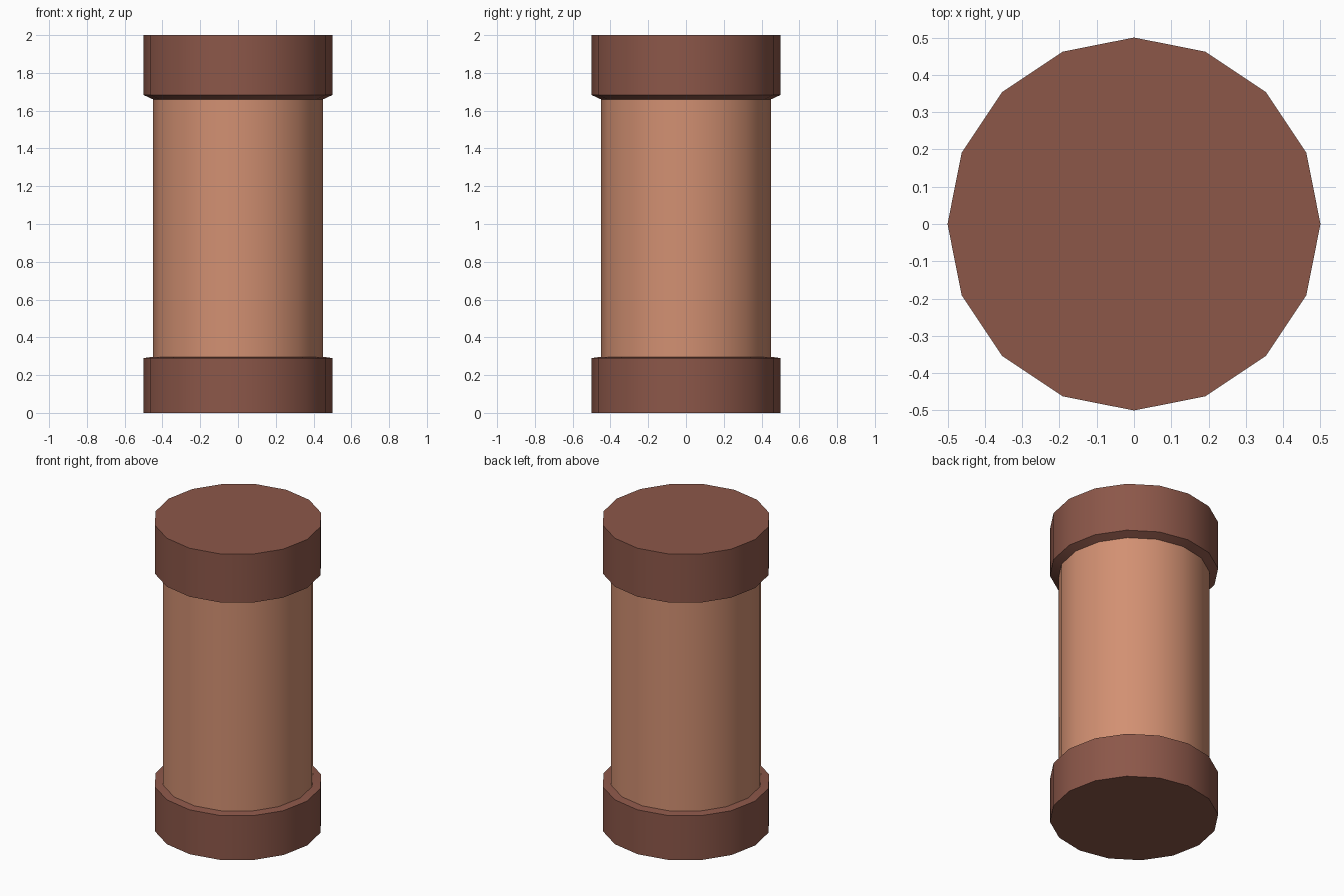
import bpy, bmesh, math

if "Cube" in bpy.data.objects:
    bpy.data.objects.remove(bpy.data.objects["Cube"])

SIDES = 16


def material(name, rgb):
    m = bpy.data.materials.new(name)
    lin = [(c / 255 / 12.92) if c / 255 <= 0.04045 else ((c / 255 + 0.055) / 1.055) ** 2.4 for c in rgb]
    m.diffuse_color = (*lin, 1)
    m.use_nodes = True
    m.node_tree.nodes["Principled BSDF"].inputs["Base Color"].default_value = m.diffuse_color
    return m


def lathe(name, profile, mat, cap_bottom=False, cap_top=False):
    """Turn a (radius, z) profile around the z axis."""
    bm = bmesh.new()
    rings = []
    for r, z in profile:
        rings.append([bm.verts.new((r * math.cos(2 * math.pi * i / SIDES),
                                    r * math.sin(2 * math.pi * i / SIDES), z))
                      for i in range(SIDES)])
    for a, b in zip(rings, rings[1:]):
        for i in range(SIDES):
            j = (i + 1) % SIDES
            bm.faces.new((a[i], a[j], b[j], b[i]))
    if cap_bottom:
        bm.faces.new(rings[0][::-1])
    if cap_top:
        bm.faces.new(rings[-1])
    me = bpy.data.meshes.new(name)
    bm.to_mesh(me)
    bm.free()
    me.materials.append(mat)
    ob = bpy.data.objects.new(name, me)
    bpy.context.collection.objects.link(ob)
    # smooth sides, sharp rims
    bpy.ops.object.select_all(action='DESELECT')
    ob.select_set(True)
    bpy.context.view_layer.objects.active = ob
    bpy.ops.object.shade_smooth_by_angle(angle=math.radians(35))
    return ob


dark = material("dark_brown", (140, 87, 73))
light = material("light_clay", (210, 144, 114))

# base, shaft and capital of the column
lathe("base", [(0.5, 0), (0.5, 0.29), (0.45, 0.297)], dark, cap_bottom=True)
lathe("shaft", [(0.45, 0.297), (0.45, 1.66)], light)
lathe("capital", [(0.45, 1.66), (0.5, 1.683), (0.5, 2.0)], dark, cap_top=True)
